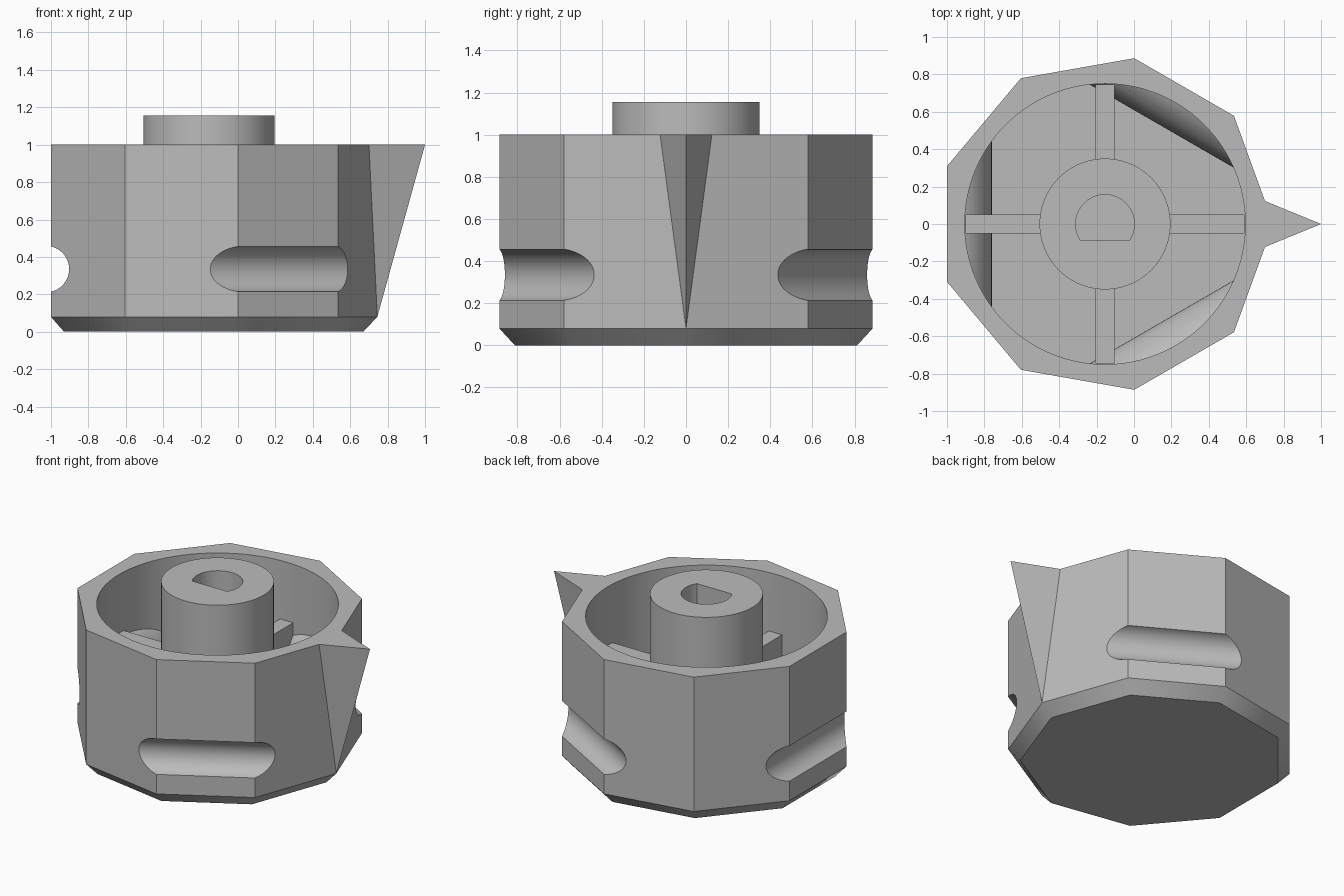
import bpy, bmesh, math
from mathutils import Matrix, Vector

if "Cube" in bpy.data.objects:
    bpy.data.objects.remove(bpy.data.objects["Cube"])

CX = -0.155            # knob axis
grey = bpy.data.materials.new("grey_plastic")
grey.diffuse_color = (0.5, 0.5, 0.5, 1)
grey.use_nodes = True
grey.node_tree.nodes["Principled BSDF"].inputs["Base Color"].default_value = grey.diffuse_color


def finish(name, bm):
    bmesh.ops.recalc_face_normals(bm, faces=bm.faces)
    me = bpy.data.meshes.new(name)
    bm.to_mesh(me)
    bm.free()
    me.materials.append(grey)
    ob = bpy.data.objects.new(name, me)
    bpy.context.collection.objects.link(ob)
    return ob


def prism(name, rings):
    """Stack equal-length outlines [(points, z), ...] into a closed solid."""
    bm = bmesh.new()
    loops = [[bm.verts.new((x, y, z)) for x, y in pts] for pts, z in rings]
    n = len(loops[0])
    for a, b in zip(loops, loops[1:]):
        for i in range(n):
            j = (i + 1) % n
            bm.faces.new((a[i], a[j], b[j], b[i]))
    bm.faces.new(loops[0][::-1])
    bm.faces.new(loops[-1])
    return finish(name, bm)


def ring(r, n):
    return [(CX + r * math.cos(2 * math.pi * i / n),
             r * math.sin(2 * math.pi * i / n)) for i in range(n)]


def side_bar(name, r, angle):
    """Horizontal cylinder lying along one flat of the body."""
    bm = bmesh.new()
    m = (Matrix.Translation((CX, 0, 0.335)) @ Matrix.Rotation(angle, 4, 'Z')
         @ Matrix.Translation((0.872, 0, 0)) @ Matrix.Rotation(math.pi / 2, 4, 'X'))
    bmesh.ops.create_cone(bm, cap_ends=True, segments=64, radius1=r, radius2=r,
                          depth=2, matrix=m)
    return finish(name, bm)


def boolean(ob, tool, op='DIFFERENCE'):
    mod = ob.modifiers.new("bool", 'BOOLEAN')
    mod.operation, mod.solver, mod.object = op, 'EXACT', tool
    bpy.context.view_layer.objects.active = ob
    bpy.ops.object.modifier_apply(modifier=mod.name)
    bpy.data.objects.remove(tool)


# Nine-sided body with a chamfered foot
body = prism("body", [(ring(0.825, 9), 0), (ring(0.9, 9), 0.08), (ring(0.9, 9), 1)])

# Pointer spike
bm = bmesh.new()
tip, left, right, low = [bm.verts.new(p) for p in
                         ((1, 0, 1), (0.70, 0.123, 1), (0.70, -0.123, 1), (0.745, 0, 0.08))]
for f in ((tip, left, right), (tip, low, left), (tip, right, low), (left, low, right)):
    bm.faces.new(f)
boolean(body, finish("pointer", bm), 'UNION')

# Round cavity, with the thickened walls behind the grip grooves left standing
cavity = prism("cavity", [(ring(0.75, 128), 0.15), (ring(0.75, 128), 1.2)])
angles = [math.radians(a) for a in (60, 180, 300)]
for a in angles:
    boolean(cavity, side_bar("groove_backing", 0.267, a))
boolean(body, cavity)

# Grip grooves
for a in angles:
    boolean(body, side_bar("groove", 0.124, a))

# Hub with a D-shaped shaft hole
hub = prism("hub", [(ring(0.35, 96), 0.12), (ring(0.35, 96), 1.155)])
r, flat = 0.157, -0.085
a0 = math.asin(flat / r)
arc = [a0 + (math.pi - 2 * a0) * i / 48 for i in range(49)]
d_shape = [(CX + r * math.cos(a), r * math.sin(a)) for a in arc]
boolean(hub, prism("shaft_hole", [(d_shape, 0.155), (d_shape, 1.3)]))

# Four ribs joining hub and wall
parts = [body, hub]
for k in range(4):
    rot = Matrix.Rotation(k * math.pi / 2, 2)
    pts = [rot @ Vector(p) for p in ((0.3, -0.05), (0.747, -0.05), (0.747, 0.05), (0.3, 0.05))]
    pts = [(CX + p.x, p.y) for p in pts]
    parts.append(prism(f"rib_{k + 1}", [(pts, 0.12), (pts, 0.6)]))

# Smooth round surfaces, crisp edges
for ob in parts:
    bpy.ops.object.select_all(action='DESELECT')
    ob.select_set(True)
    bpy.context.view_layer.objects.active = ob
    bpy.ops.object.shade_smooth_by_angle(angle=math.radians(30))
